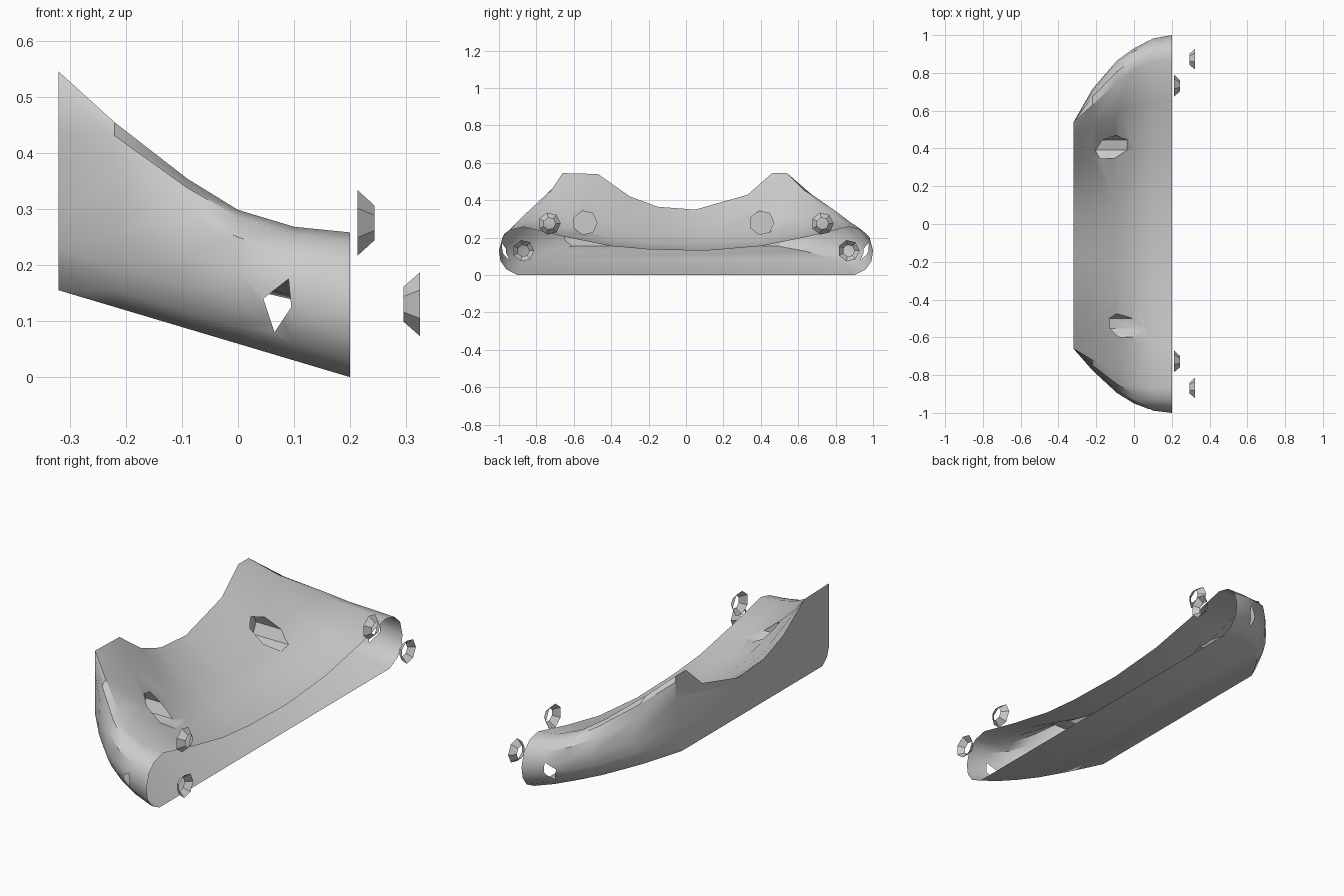
import bpy
import bmesh
import math
from mathutils import Vector

cube = bpy.data.objects.get("Cube")
if cube:
    bpy.data.objects.remove(cube, do_unlink=True)

grey = bpy.data.materials.new("plain grey")
grey.use_nodes = True
COLOUR = (0.6, 0.6, 0.6, 1)
grey.diffuse_color = COLOUR
grey.node_tree.nodes["Principled BSDF"].inputs["Base Color"].default_value = COLOUR


def make_object(name, bm):
    bmesh.ops.recalc_face_normals(bm, faces=bm.faces[:])
    mesh = bpy.data.meshes.new(name)
    bm.to_mesh(mesh)
    bm.free()
    mesh.materials.append(grey)
    obj = bpy.data.objects.new(name, mesh)
    bpy.context.collection.objects.link(obj)
    return obj


def activate(obj):
    bpy.ops.object.select_all(action='DESELECT')
    obj.select_set(True)
    bpy.context.view_layer.objects.active = obj


def loft(bm, loops, caps=True):
    """Skin a row of closed loops."""
    rows = [[bm.verts.new(p) for p in loop] for loop in loops]
    n = len(rows[0])
    for a, b in zip(rows, rows[1:]):
        for i in range(n):
            j = (i + 1) % n
            bm.faces.new((a[i], a[j], b[j], b[i]))
    if caps:
        bm.faces.new(rows[0])
        bm.faces.new(rows[-1])


def ring(x, y, z, radius, sides):
    steps = [2 * math.pi * i / sides for i in range(sides)]
    return [Vector((x, y + radius * math.cos(a), z + radius * math.sin(a))) for a in steps]


def mix(a, b, t):
    return a + (b - a) * t


# Saddle-shaped top edge at the back and at the open front
BACK = [(-.47, .54), (-.3, .42), (-.15, .365), (.05, .35), (.33, .43), (.46, .545)]
OPEN = [(-.65, .205), (-.4, .155), (-.2, .137), (.1, .13), (.4, .155), (.65, .205)]

# Per station: x, blend, outer y and ridge y on each end
STATIONS = [
    (-.32, 0, -.66, -.66, .54, .54),
    (-.22, .316, -.775, -.72, .715, .63),
    (-.09, .667, -.895, -.8, .865, .75),
    (0, .86, -.95, -.85, .93, .82),
    (.1, .965, -.988, -.87, .982, .86),
    (.2, 1, -1, -.87, 1, .87),
]


def end_wall(x, w, outer, ridge):
    """Rounded end of a section, from the floor up to the ridge."""
    side = math.copysign(1, outer)
    floor = mix(.155, 0, (x + .32) / .52)
    top = mix(.545, .258, w)
    mid = floor + .13
    points = [(outer - side * mix(.05, .1, w), floor),
              (outer - side * mix(.015, .04, w), floor + .03),
              (outer - side * .008 * w, floor + .075), (outer, mid)]
    for across, up in ((.86, .55), (.5, .88), (0, 1)):
        points.append((mix(ridge, outer, across), mix(mid, top, up)))
    return points


def section(x, w, out_a, ridge_a, out_b, ridge_b):
    near = end_wall(x, w, out_a, ridge_a)
    far = end_wall(x, w, out_b, ridge_b)
    saddle = [(mix(a[0], b[0], w), mix(a[1], b[1], w)) for a, b in zip(BACK, OPEN)]
    return [Vector((x, y, z)) for y, z in near + saddle + far[::-1]]


bm = bmesh.new()
loft(bm, [section(*s) for s in STATIONS])
shell = make_object("curved_shell", bm)


def cut(points, direction):
    bm = bmesh.new()
    loft(bm, [points, [p + Vector(direction) for p in points]])
    cutter = make_object("cutter", bm)
    cutter.hide_render = True
    activate(shell)
    mod = shell.modifiers.new("cut", 'BOOLEAN')
    mod.operation = 'DIFFERENCE'
    mod.solver = 'EXACT'
    mod.object = cutter
    bpy.ops.object.modifier_apply(modifier=mod.name)
    bpy.data.objects.remove(cutter, do_unlink=True)


# Blind pockets sunk into the saddle
cut(ring(-.17, -.54, .28, .065, 7), (.5, 0, 0))
cut(ring(-.23, .405, .28, .065, 7), (.5, 0, 0))

# Diamond holes through the two end walls
DIAMOND = [(.045, .14), (.09, .175), (.095, .125), (.065, .08)]
for side in (-1, 1):
    cut([Vector((x, side * .8, z)) for x, z in DIAMOND], (0, side * .4, 0))

# Open the shell: drop the front cap and the linings of the diamond holes
bm = bmesh.new()
bm.from_mesh(shell.data)
unwanted = []
for face in bm.faces:
    c = face.calc_center_median()
    is_cap = all(v.co.x > .199 for v in face.verts)
    in_hole = all(.044 < v.co.x < .096 and .079 < v.co.z < .176 and abs(v.co.y) > .79
                  for v in face.verts)
    lining = in_hole and (abs(face.normal.y) < .02 or abs(c.y) < .81)
    if is_cap or lining:
        unwanted.append(face)
bmesh.ops.delete(bm, geom=unwanted, context='FACES')
bm.to_mesh(shell.data)
bm.free()
activate(shell)
bpy.ops.object.shade_smooth_by_angle(angle=math.radians(35))

# Hollow tapered collars standing clear of the open side
for side, end in ((-1, "front"), (1, "back")):
    for level, y, z, x0, r0, x1, r1 in (("upper", .73, .275, .213, .06, .243, .032),
                                        ("lower", .87, .13, .295, .032, .324, .058)):
        bm = bmesh.new()
        loft(bm, [ring(x0, side * y, z, r0, 7), ring(x1, side * y, z, r1, 7)], caps=False)
        make_object(f"{end}_{level}_collar", bm)
